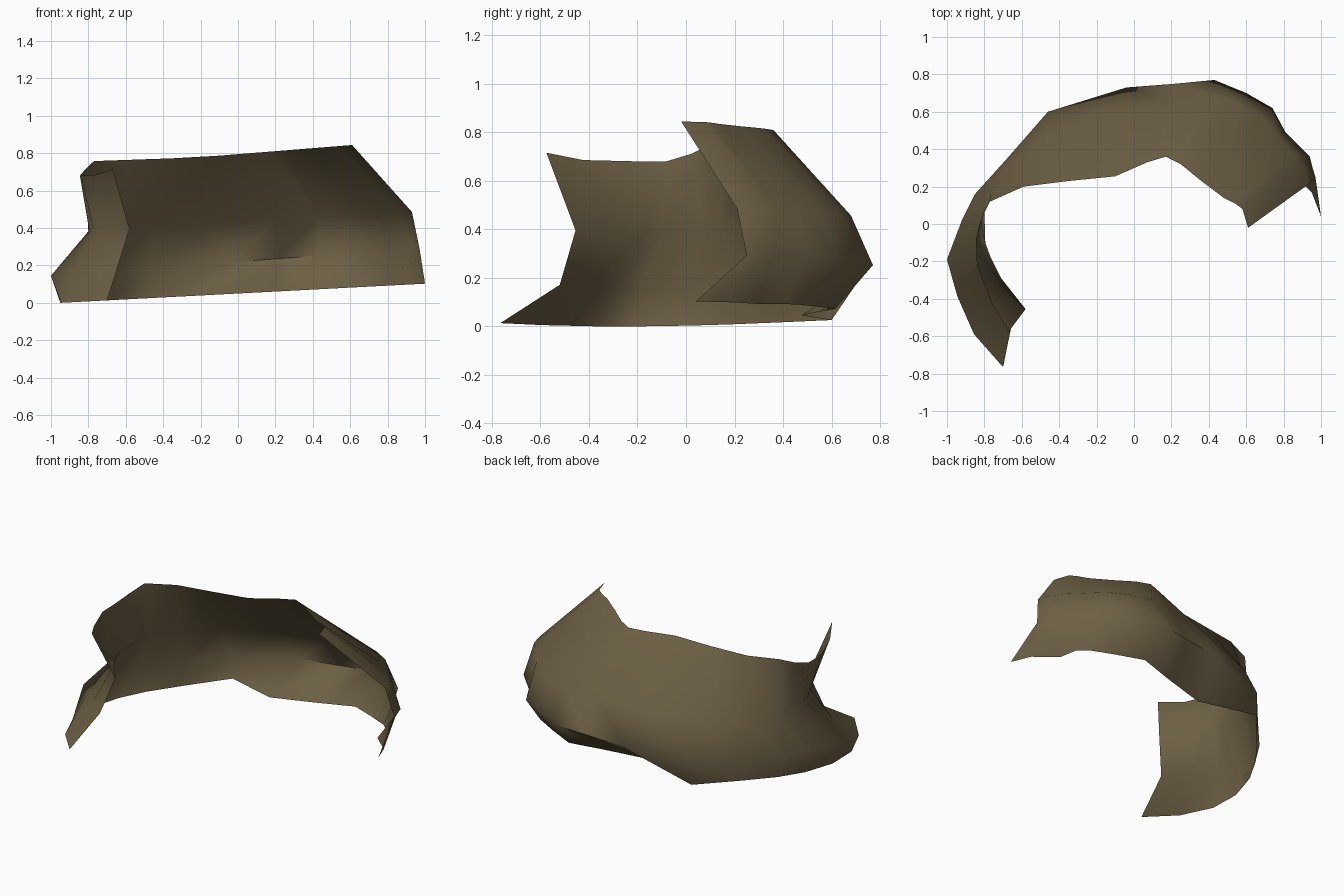
import bpy, bmesh, math

if "Cube" in bpy.data.objects:
    bpy.data.objects.remove(bpy.data.objects["Cube"])

# One flat brown
brown = bpy.data.materials.new("dark_brown")
brown.diffuse_color = (0.15, 0.115, 0.058, 1)
brown.use_nodes = True
brown.node_tree.nodes["Principled BSDF"].inputs["Base Color"].default_value = brown.diffuse_color

# Four rails (plan x, y) running from the left end round the back to the right end
bottom = [(-.70, -.765), (-.855, -.59), (-.945, -.385), (-.95, -.18), (-.89, .02), (-.80, .18),
          (-.66, .36), (-.46, .60), (-.10, .476), (.20, .55), (.43, .615), (.60, .54),
          (.74, .47), (.80, .41), (.82, .29), (.95, .17), (1.0, .04)]
bulge = [(-.65, -.52), (-.78, -.42), (-.90, -.30), (-1.0, -.19), (-.92, .02), (-.85, .16),
         (-.67, .36), (-.46, .60), (-.04, .73), (.22, .75), (.43, .77), (.60, .70),
         (.74, .62), (.81, .49), (.94, .36), (.955, .30), (.97, .25)]
waist = [(-.58, -.455), (-.71, -.29), (-.77, -.17), (-.795, -.10), (-.80, .07), (-.77, .16),
         (-.64, .33), (-.46, .48), (-.10, .60), (.20, .63), (.43, .68), (.57, .64),
         (.68, .57), (.76, .48), (.85, .38), (.91, .29), (.93, .21)]
rim = [(-.67, -.575), (-.76, -.425), (-.84, -.22), (-.845, -.08), (-.82, .02), (-.77, .12),
       (-.59, .20), (-.35, .23), (-.10, .255), (.07, .33), (.17, .36), (.25, .32),
       (.36, .23), (.48, .14), (.54, .11), (.58, .08), (.61, -.02)]


def rim_height(x, y):
    # the rim dips along the left side
    if x < -.6 and y < .05:
        return .68 + max(0, -y - .4) * .2 + max(0, y + .08) * .3
    return .795 + .08 * x if x > -.3 else .785 + .035 * x


rails = [
    (bottom, lambda x, y: .05 + .0525 * x),
    (bulge, lambda x, y: .22 + .075 * x),
    (waist, lambda x, y: .43 + .06 * x),
    (rim, rim_height),
]

# Open curved shell lofted through the rails
bm = bmesh.new()
grid = [[bm.verts.new((x, y, h(x, y))) for x, y in pts] for pts, h in rails]
for low, high in zip(grid, grid[1:]):
    for i in range(len(low) - 1):
        bm.faces.new((low[i], high[i], high[i + 1], low[i + 1]))
lowest = min(v.co.z for v in bm.verts)
for v in bm.verts:
    v.co.z -= lowest
bm.normal_update()

mesh = bpy.data.meshes.new("curved_shell")
bm.to_mesh(mesh)
bm.free()
mesh.materials.append(brown)
shell = bpy.data.objects.new("curved_shell", mesh)
bpy.context.collection.objects.link(shell)

# Soft shading across the shell
bpy.context.view_layer.objects.active = shell
shell.select_set(True)
bpy.ops.object.shade_smooth_by_angle(angle=math.radians(70))
